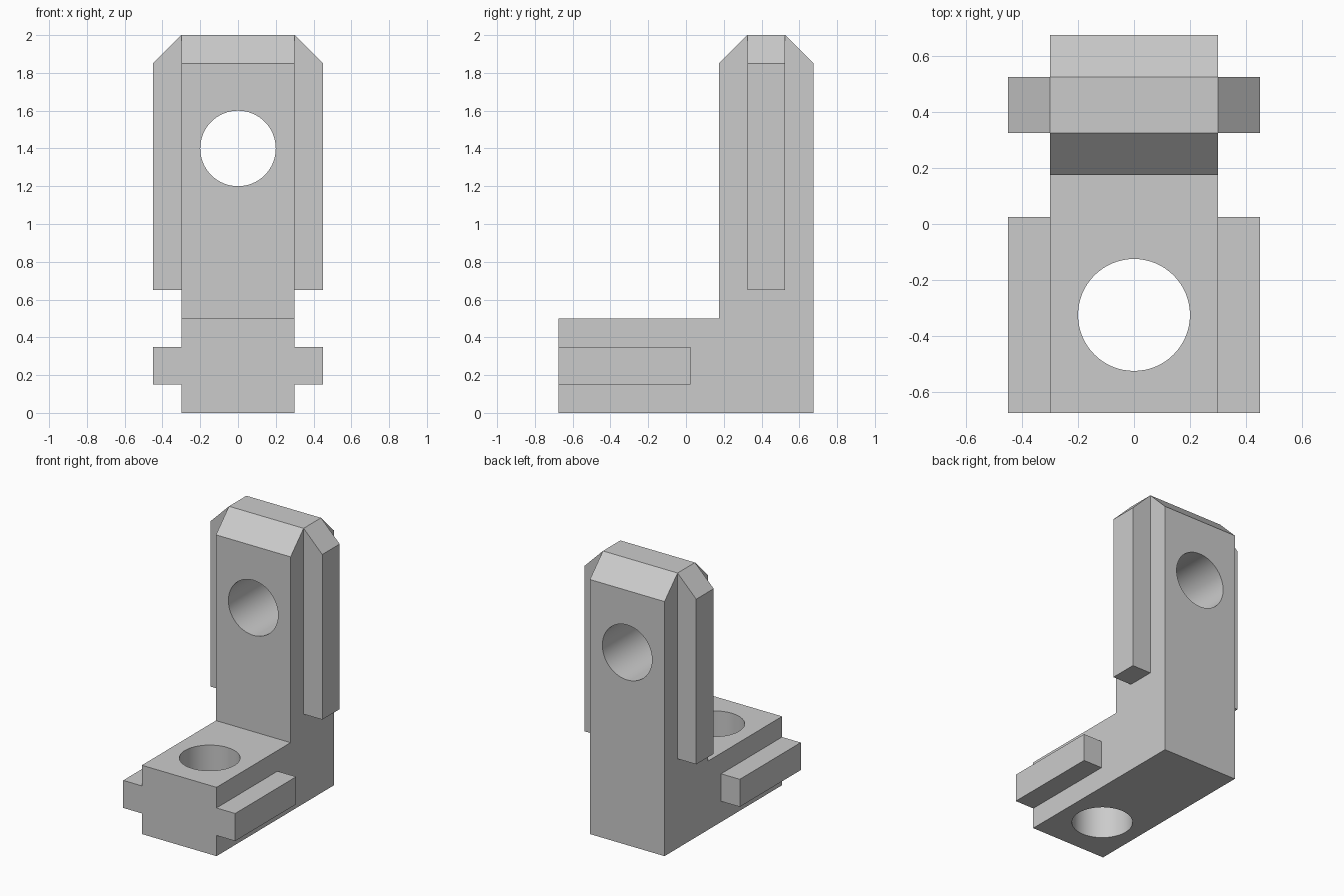
import bpy, bmesh, math
from mathutils import Vector

if "Cube" in bpy.data.objects:
    bpy.data.objects.remove(bpy.data.objects["Cube"])


def prism(name, outline, along):
    """Extrude a closed 3D outline by the vector 'along'."""
    bm = bmesh.new()
    face = bm.faces.new([bm.verts.new(p) for p in outline])
    new = bmesh.ops.extrude_face_region(bm, geom=[face])["geom"]
    moved = [g for g in new if isinstance(g, bmesh.types.BMVert)]
    bmesh.ops.translate(bm, verts=moved, vec=Vector(along))
    bmesh.ops.recalc_face_normals(bm, faces=bm.faces[:])
    mesh = bpy.data.meshes.new(name)
    bm.to_mesh(mesh)
    bm.free()
    obj = bpy.data.objects.new(name, mesh)
    bpy.context.collection.objects.link(obj)
    return obj


def hole_cutter(name, location, tilt):
    bpy.ops.mesh.primitive_cylinder_add(vertices=64, radius=0.2, depth=0.9,
                                        location=location, rotation=(tilt, 0, 0))
    obj = bpy.context.object
    obj.name = name
    obj.hide_render = True
    return obj


def combine(target, other, operation):
    mod = target.modifiers.new(other.name, "BOOLEAN")
    mod.operation = operation
    mod.solver = "EXACT"
    mod.object = other
    bpy.context.view_layer.objects.active = target
    bpy.ops.object.modifier_apply(modifier=mod.name)
    bpy.data.objects.remove(other, do_unlink=True)


# L-shaped body with chamfered top
side = [(-0.675, 0), (0.675, 0), (0.675, 1.85), (0.525, 2), (0.325, 2),
        (0.175, 1.85), (0.175, 0.5), (-0.675, 0.5)]
bracket = prism("angle_bracket", [(-0.3, y, z) for y, z in side], (0.6, 0, 0))

# Side ribs on the upright: one bar through the body, chamfered at the top
front = [(-0.45, 0.65), (0.45, 0.65), (0.45, 1.85), (0.3, 2), (-0.3, 2), (-0.45, 1.85)]
upright_ribs = prism("upright_ribs", [(x, 0.325, z) for x, z in front], (0, 0.2, 0))

# Side ribs on the foot
plan = [(-0.45, -0.675), (0.45, -0.675), (0.45, 0.025), (-0.45, 0.025)]
foot_ribs = prism("foot_ribs", [(x, y, 0.15) for x, y in plan], (0, 0, 0.2))

for ribs in (upright_ribs, foot_ribs):
    combine(bracket, ribs, "UNION")

# Bolt holes through upright and foot
for cutter in (hole_cutter("upright_hole", (0, 0.425, 1.4), math.pi / 2),
               hole_cutter("foot_hole", (0, -0.325, 0.25), 0)):
    combine(bracket, cutter, "DIFFERENCE")

# Smooth hole walls, crisp edges elsewhere
bpy.ops.object.select_all(action="DESELECT")
bracket.select_set(True)
bpy.context.view_layer.objects.active = bracket
bpy.ops.object.shade_smooth_by_angle(angle=math.radians(30))
